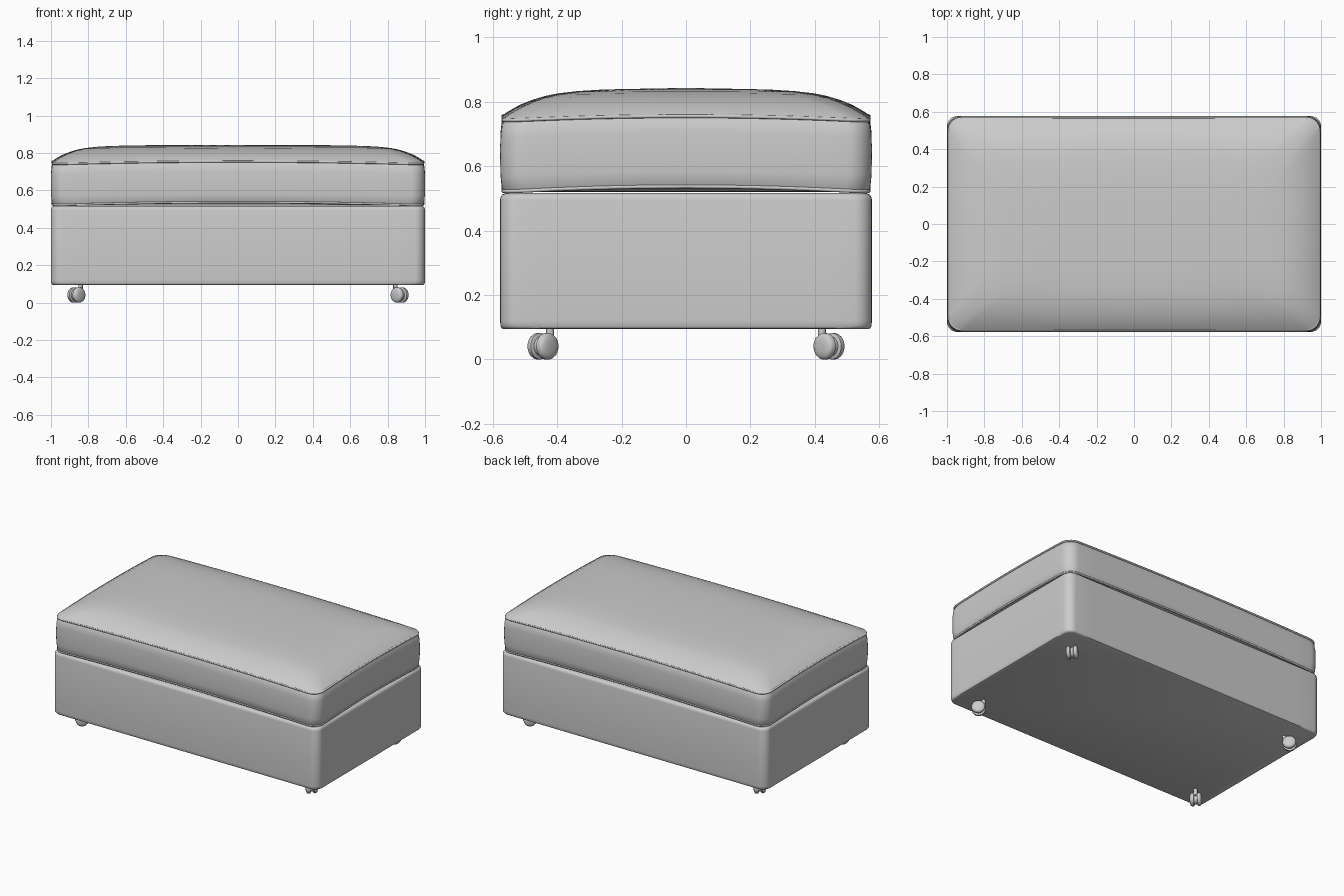
import bpy, bmesh, math
from mathutils import Matrix, Vector

if "Cube" in bpy.data.objects:
    bpy.data.objects.remove(bpy.data.objects["Cube"])


def material(name, v):
    m = bpy.data.materials.new(name)
    m.diffuse_color = (v, v, v, 1)
    m.use_nodes = True
    m.node_tree.nodes["Principled BSDF"].inputs["Base Color"].default_value = m.diffuse_color
    return m


GREY = material("grey fabric", 0.6)
HX, HY = 1.0, 0.577


def finish(bm, name, angle=40):
    bmesh.ops.recalc_face_normals(bm, faces=bm.faces)
    me = bpy.data.meshes.new(name)
    bm.to_mesh(me)
    bm.free()
    ob = bpy.data.objects.new(name, me)
    me.materials.append(GREY)
    bpy.context.collection.objects.link(ob)
    bpy.ops.object.select_all(action='DESELECT')
    ob.select_set(True)
    bpy.context.view_layer.objects.active = ob
    bpy.ops.object.shade_smooth_by_angle(angle=math.radians(angle))
    return ob


def outline(inset, radius, side=14, corner=7):
    """Rounded rectangle as a list of (x, y), the same count for any size."""
    hx, hy = HX - inset, HY - inset
    r = min(radius, hy * 0.9)
    pts = []
    for k, (sx, sy) in enumerate([(1, 1), (-1, 1), (-1, -1), (1, -1)]):
        for i in range(corner + 1):
            a = math.pi / 2 * (k + i / corner)
            pts.append((sx * (hx - r) + r * math.cos(a), sy * (hy - r) + r * math.sin(a)))
        end = pts[-1]
        a = math.pi / 2 * (k + 1)
        nx, ny = [(-1, 1), (-1, -1), (1, -1), (1, 1)][k]
        start = (nx * (hx - r) + r * math.cos(a), ny * (hy - r) + r * math.sin(a))
        for i in range(1, side):
            t = i / side
            pts.append((end[0] + (start[0] - end[0]) * t, end[1] + (start[1] - end[1]) * t))
    return pts


def loft(name, profile, closed=False, angle=40):
    """Sweep (inset, z, arch, corner radius) rows; arch lifts the side middles."""
    bm = bmesh.new()
    rings = []
    for inset, z, arch, radius in profile:
        ring = []
        for x, y in outline(inset, radius):
            lift = arch * (1 - (x / (HX - inset)) ** 2 * (y / (HY - inset)) ** 2)
            ring.append(bm.verts.new((x, y, z + lift)))
        rings.append(ring)
    n = len(rings[0])
    pairs = list(zip(rings, rings[1:]))
    if closed:
        pairs.append((rings[-1], rings[0]))
    for a, b in pairs:
        for i in range(n):
            j = (i + 1) % n
            bm.faces.new((a[i], a[j], b[j], b[i]))
    if not closed:
        bm.faces.new(rings[0])
        bm.faces.new(rings[-1])
    return finish(bm, name, angle)


# Storage box with softened edges
R = 0.055
loft("base_box", [(0.012, 0.094, 0, R), (0.005, 0.097, 0, R), (0.001, 0.105, 0, R),
                  (0, 0.12, 0, R), (0, 0.495, 0, R), (0.002, 0.505, 0, R),
                  (0.007, 0.512, 0, R), (0.016, 0.516, 0, R), (0.05, 0.517, 0, R)])

# Cushion side band, slightly bulging
C = 0.075
loft("cushion_band", [(0.05, 0.518, 0.018, C), (0.012, 0.518, 0.018, C),
                      (0.005, 0.53, 0.016, C), (0.001, 0.57, 0.012, C),
                      (0, 0.63, 0.01, C), (0.001, 0.69, 0.012, C),
                      (0.005, 0.725, 0.014, C), (0.012, 0.737, 0.015, C),
                      (0.05, 0.74, 0.015, C)])

# Domed cushion top
loft("cushion_top", [(0.012, 0.738, 0.014, C), (0.008, 0.745, 0.013, C),
                     (0.025, 0.757, 0.013, C), (0.06, 0.778, 0.012, 0.08),
                     (0.10, 0.797, 0.009, 0.09), (0.14, 0.812, 0.006, 0.10),
                     (0.18, 0.822, 0.004, 0.12), (0.24, 0.831, 0.002, 0.14),
                     (0.32, 0.837, 0.001, 0.14), (0.42, 0.840, 0, 0.12),
                     (0.53, 0.842, 0, 0.04)])

# Piping cords along both seams
for name, z, arch in [("upper_piping", 0.741, 0.0145), ("lower_piping", 0.520, 0.017)]:
    rows = []
    for i in range(8):
        a = math.tau * i / 8
        rows.append((0.010 + 0.006 * math.cos(a), z + 0.006 * math.sin(a), arch, C))
    loft(name, rows, closed=True, angle=60)


def lathe(bm, profile, mat, seg=28):
    """Solid of revolution about local z from (radius, height) points."""
    rings = [[bm.verts.new(mat @ Vector((r * math.cos(math.tau * i / seg),
                                         r * math.sin(math.tau * i / seg), h)))
              for i in range(seg)] for r, h in profile]
    for a, b in zip(rings, rings[1:]):
        for i in range(seg):
            j = (i + 1) % seg
            bm.faces.new((a[i], a[j], b[j], b[i]))
    bm.faces.new(rings[0])
    bm.faces.new(rings[-1])


# Twin-wheel casters, each turned to trail toward its corner
for sx, xn in ((1, "right"), (-1, "left")):
    for sy, yn in ((1, "back"), (-1, "front")):
        out = Vector((sx, sy, 0)).normalized()
        side = Vector((-sy, sx, 0)).normalized()
        stem = Vector((sx * 0.842, sy * 0.422, 0))
        hub = stem + out * 0.031 + Vector((0, 0, 0.041))
        bm = bmesh.new()
        for s in (1, -1):
            turn = (side * s).to_track_quat('Z', 'Y').to_matrix().to_4x4()
            lathe(bm, [(0.036, 0.009), (0.041, 0.012), (0.041, 0.024), (0.038, 0.030),
                       (0.031, 0.034), (0.016, 0.037)], Matrix.Translation(hub) @ turn)
        finish(bm, f"{yn}_{xn}_caster_wheels", 50)
        bm = bmesh.new()
        turn = side.to_track_quat('Z', 'Y').to_matrix().to_4x4()
        lathe(bm, [(0.030, -0.010), (0.030, 0.010)], Matrix.Translation(hub) @ turn)
        lathe(bm, [(0.012, 0.05), (0.012, 0.096)], Matrix.Translation(stem), 16)
        # bridge from the stem to the hub
        mid = (stem + Vector((hub.x, hub.y, 0))) / 2 + Vector((0, 0, 0.059))
        rot = Matrix.Rotation(math.atan2(out.y, out.x), 4, 'Z')
        bmesh.ops.create_cube(bm, size=1, matrix=Matrix.Translation(mid) @ rot
                              @ Matrix.Diagonal((0.045, 0.018, 0.022, 1)))
        finish(bm, f"{yn}_{xn}_caster_fork")
